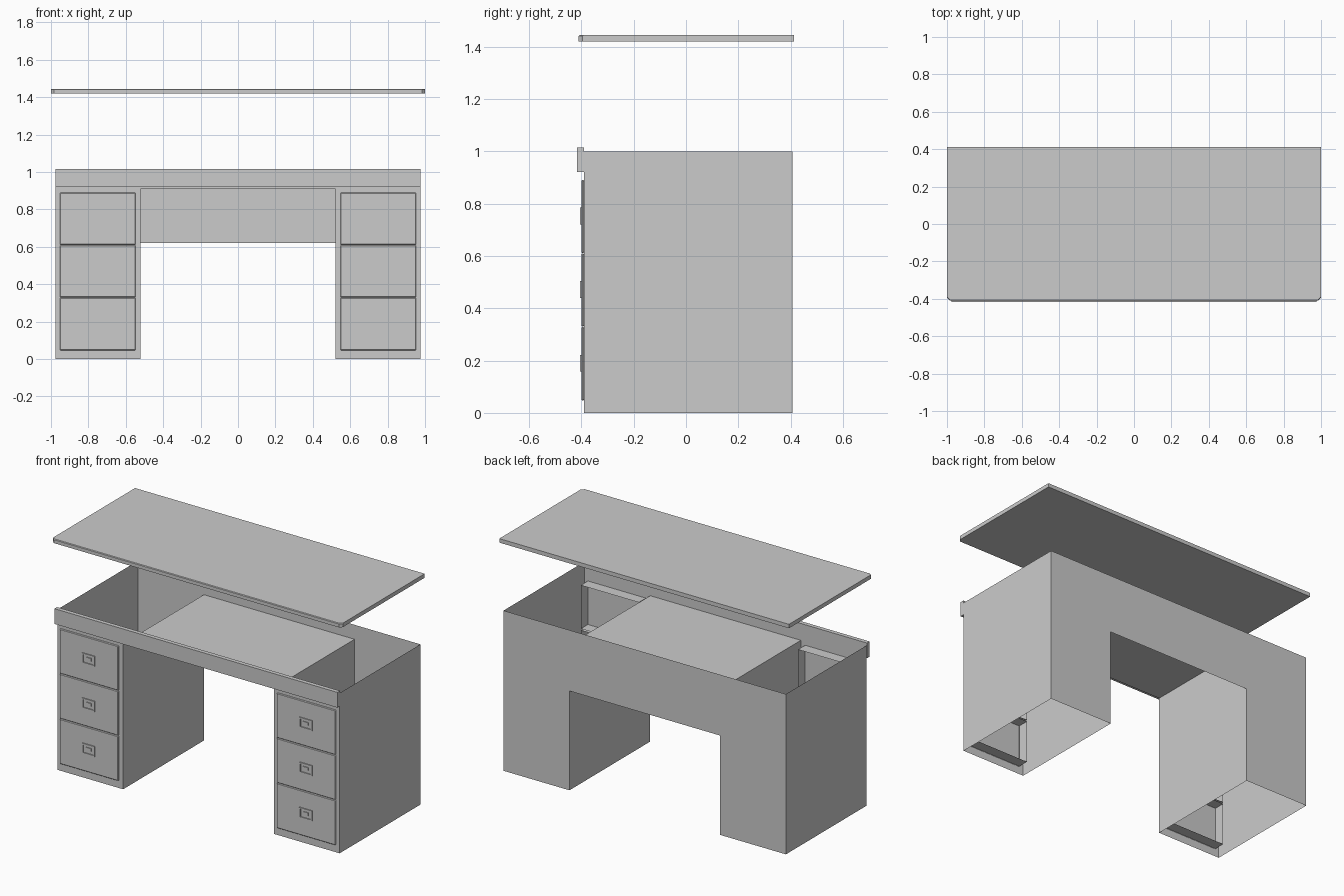
import bpy, bmesh

if "Cube" in bpy.data.objects:
    bpy.data.objects.remove(bpy.data.objects["Cube"])

FRONT, BACK = -0.39, 0.407
OUT, INN = 0.975, 0.52


def mesh_obj(name, bm):
    bmesh.ops.recalc_face_normals(bm, faces=bm.faces)
    me = bpy.data.meshes.new(name)
    bm.to_mesh(me)
    bm.free()
    ob = bpy.data.objects.new(name, me)
    bpy.context.collection.objects.link(ob)
    return ob


def box(name, x, y, z, bevel=0):
    bm = bmesh.new()
    bmesh.ops.create_cube(bm, size=1)
    for v in bm.verts:
        v.co = [(r[0] + r[1]) / 2 + c * (r[1] - r[0]) for r, c in zip((x, y, z), v.co)]
    if bevel:
        bmesh.ops.bevel(bm, geom=list(bm.edges), offset=bevel, segments=1, affect='EDGES')
    return mesh_obj(name, bm)


def sheet(name, pts):
    bm = bmesh.new()
    bm.faces.new([bm.verts.new(p) for p in pts])
    return mesh_obj(name, bm)


def arch(name, y, notch):
    # Thin wall with a knee opening cut up to height "notch"
    outline = [(-OUT, 0), (-INN, 0), (-INN, notch), (INN, notch),
               (INN, 0), (OUT, 0), (OUT, 1), (-OUT, 1)]
    return sheet(name, [(x, y, z) for x, z in outline])


def sleeve(name, x, y, z):
    # Four-sided tube, open at front and back, that holds a drawer
    ring = [(x[0], z[0]), (x[1], z[0]), (x[1], z[1]), (x[0], z[1])]
    bm = bmesh.new()
    a = [bm.verts.new((p, y[0], q)) for p, q in ring]
    b = [bm.verts.new((p, y[1], q)) for p, q in ring]
    for i in range(4):
        j = (i + 1) % 4
        bm.faces.new((a[i], a[j], b[j], b[i]))
    return mesh_obj(name, bm)


# Raised desk top with clipped front corners
bm = bmesh.new()
plan = [(-1, 0.413), (-1, -0.395), (-0.985, -0.41), (0.985, -0.41), (1, -0.395), (1, 0.413)]
face = bm.faces.new([bm.verts.new((x, y, 1.42)) for x, y in plan])
ext = bmesh.ops.extrude_face_region(bm, geom=[face])
bmesh.ops.translate(bm, vec=(0, 0, 0.025), verts=[v for v in ext['geom'] if isinstance(v, bmesh.types.BMVert)])
rim = [e for e in bm.edges if all(v.co.z > 1.43 and v.co.y < 0 for v in e.verts)]
bmesh.ops.bevel(bm, geom=rim, offset=0.004, segments=1, affect='EDGES')
mesh_obj("desk_top", bm)

# Outer shell: front, back, front rail and raised floor over the knee space
arch("front_wall", FRONT, 0.91)
arch("back_wall", BACK, 0.62)
box("front_rail", (-0.977, 0.977), (-0.416, FRONT), (0.92, 1.015))
sheet("knee_ceiling", [(-INN, FRONT, 0.91), (INN, FRONT, 0.91), (INN, BACK, 0.91), (-INN, BACK, 0.91)])

for s, side in ((-1, "left"), (1, "right")):
    # Pedestal side walls
    for x, h, part in ((OUT, 1, "outer_wall"), (INN, 0.91, "inner_wall")):
        sheet(f"{side}_{part}", [(s * x, FRONT, 0), (s * x, BACK, 0), (s * x, BACK, h), (s * x, FRONT, h)])
    # Drawers with sleeves and recessed pulls
    for i, (z0, z1) in enumerate(((0.047, 0.328), (0.33, 0.609), (0.611, 0.89))):
        tag = f"{side}_drawer_{i + 1}"
        c = 0.75 * s
        sleeve(tag + "_sleeve", (c - 0.2, c + 0.2), (FRONT, -0.32), (z0 + 0.005, z1 - 0.003))
        box(tag + "_front", (c - 0.203, c + 0.203), (-0.4, FRONT + 0.001), (z0, z1), 0.004)
        m = (z0 + z1) / 2
        box(tag + "_pull_top", (c - 0.044, c + 0.044), (-0.406, -0.399), (m + 0.025, m + 0.034))
        box(tag + "_pull_base", (c - 0.044, c + 0.044), (-0.406, -0.399), (m - 0.03, m - 0.023))
        for k in (-1, 1):
            e = c + k * 0.04
            box(tag + "_pull_side", (e - 0.004, e + 0.004), (-0.406, -0.399), (m - 0.023, m + 0.025))
        box(tag + "_pull_grip", (c - 0.018, c + 0.018), (-0.405, -0.399), (m - 0.004, m + 0.014))
